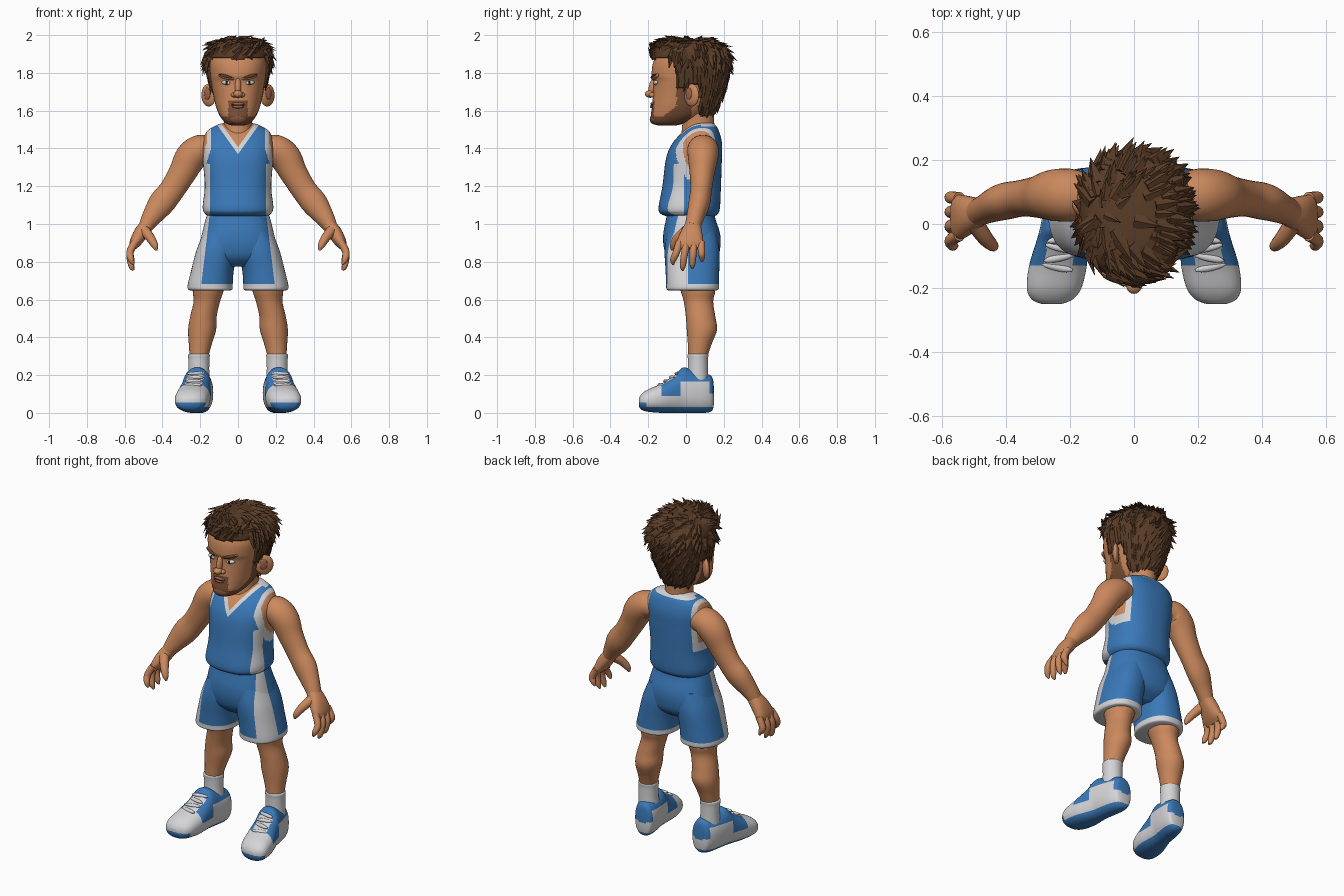
import bpy, bmesh, random
from math import sin, cos, pi, hypot, radians
from mathutils import Vector, Matrix, Euler

random.seed(4)
if "Cube" in bpy.data.objects:
    bpy.data.objects.remove(bpy.data.objects["Cube"])


def material(name, *rgb):
    m = bpy.data.materials.new(name)
    m.use_nodes = True
    m.diffuse_color = (*rgb, 1)
    m.node_tree.nodes["Principled BSDF"].inputs["Base Color"].default_value = (*rgb, 1)
    return m


skin = material("skin", .60, .25, .11)
blue = material("blue cloth", .042, .19, .48)
white = material("white cloth", .66, .66, .68)
brown = material("brown hair", .10, .045, .02)
stubble = material("beard stubble", .20, .082, .036)
dark = material("dark eye", .02, .014, .01)
lip = material("lip", .36, .13, .075)


def finish(name, bm, mats, rule=None, angle=50, cuts=()):
    """Turn a bmesh into a smooth object; cut along planes, then colour faces by rule."""
    for point, normal in cuts:
        bmesh.ops.bisect_plane(bm, geom=bm.verts[:] + bm.edges[:] + bm.faces[:], dist=1e-5,
                               plane_co=point, plane_no=normal)
    bmesh.ops.recalc_face_normals(bm, faces=bm.faces)
    if rule:
        for f in bm.faces:
            f.material_index = mats.index(rule(f.calc_center_median()))
    me = bpy.data.meshes.new(name)
    bm.to_mesh(me)
    bm.free()
    for m in mats:
        me.materials.append(m)
    me.polygons.foreach_set("use_smooth", [True] * len(me.polygons))
    me.set_sharp_from_angle(angle=radians(angle))
    ob = bpy.data.objects.new(name, me)
    bpy.context.collection.objects.link(ob)
    return ob


def spline(rows, steps):
    """Catmull-Rom interpolation through rows of numbers."""
    pts = [Vector(r) for r in rows]
    out = []
    for i in range(len(pts) - 1):
        a, b, c, d = pts[max(i - 1, 0)], pts[i], pts[i + 1], pts[min(i + 2, len(pts) - 1)]
        for k in range(steps):
            t = k / steps
            out.append(b + (c - a) * (t / 2) + (a * 2 - b * 5 + c * 4 - d) * (t * t / 2)
                       + (b * 3 - a - c * 3 + d) * (t ** 3 / 2))
    return out + [pts[-1]]


def loft_mesh(rows, side=1, segs=32, steps=5, power=2, axis=None, ref=(0, 1, 0)):
    """Rings of (x, y, z, width, depth) bridged along a path."""
    bm = bmesh.new()
    rows = spline(rows, steps)
    path = [Vector(r[:3]) for r in rows]
    rings = []
    for i, r in enumerate(rows):
        t = Vector(axis) if axis else (path[min(i + 1, len(path) - 1)] - path[max(i - 1, 0)]).normalized()
        v = Vector(ref)
        v = (v - t * v.dot(t)).normalized()
        u = v.cross(t)
        ring = []
        for k in range(segs):
            c, s = cos(2 * pi * k / segs), sin(2 * pi * k / segs)
            c, s = [(1 if q > 0 else -1) * abs(q) ** (2 / power) for q in (c, s)]
            p = path[i] + u * (c * r[3]) + v * (s * r[4])
            ring.append(bm.verts.new((p.x * side, p.y, max(p.z, 0))))
        rings.append(ring)
    for a, b in zip(rings, rings[1:]):
        for k in range(segs):
            n = (k + 1) % segs
            bm.faces.new((a[k], a[n], b[n], b[k]))
    bm.faces.new(rings[0])
    bm.faces.new(rings[-1])
    bmesh.ops.recalc_face_normals(bm, faces=bm.faces)
    return bm


def stack(rows):
    """Rows of (height, front, back, half width) to centred rings."""
    return [(0, (f + b) / 2, z, w, (b - f) / 2) for z, f, b, w in rows]


def blob(name, loc, size, mat, rot=(0, 0, 0)):
    bm = bmesh.new()
    bmesh.ops.create_uvsphere(bm, u_segments=20, v_segments=12, radius=1)
    turn = Euler([radians(a) for a in rot]).to_matrix().to_4x4()
    bm.transform(Matrix.Translation(loc) @ turn @ Matrix.Diagonal((*size, 1)))
    return finish(name, bm, [mat])


UP, BACK = (0, 0, 1), (0, 1, 0)


# Jersey with collar, arm holes and side stripes
def jersey_rule(c):
    x, y, z = abs(c.x), c.y, c.z
    v = z - 1.37 - 1.4 * x if y < .08 else z - 1.516
    hole = hypot(y - .09, (z - 1.4) * .75)
    if v > 0:
        return skin if v > .037 else white
    if x > .142 and hole < .145:
        return skin if x > .163 and hole < .105 else white
    return white if x > .148 and y < -.01 and z < 1.32 else blue


torso = stack([(1.04, -.10, .15, .15), (1.055, -.135, .17, .175), (1.09, -.145, .18, .187),
               (1.2, -.125, .185, .176), (1.35, -.105, .19, .187), (1.43, -.07, .19, .187),
               (1.49, -.015, .175, .165), (1.525, .03, .155, .11), (1.535, .06, .14, .07)])
cuts = [((0, -.01, 0), BACK), ((0, .08, 0), BACK), ((0, 0, 1.516), UP)]
for s in (1, -1):
    cuts += [((0, 0, 1.37), (s * 1.4, 0, -1)), ((0, 0, 1.407), (s * 1.4, 0, -1))]
    cuts += [((s * x, 0, 0), (1, 0, 0)) for x in (.142, .148, .163)]
finish("jersey", loft_mesh(torso, segs=128, steps=12, power=2.4, axis=UP), [blue, white, skin], jersey_rule, cuts=cuts)


# Shorts: hips and two legs
def shorts_rule(c):
    stripe = abs(c.x) > .15 + .12 * (1.05 - c.z) and c.y < .01
    return white if stripe or c.z < .683 else blue


shorts_cuts = [((0, .01, 0), BACK), ((0, 0, .683), UP)]
shorts_cuts += [((s * .15, 0, 1.05), (s, 0, .12)) for s in (1, -1)]
hips = stack([(1.07, -.1, .15, .155), (1.03, -.105, .155, .17), (.95, -.12, .18, .19),
              (.88, -.118, .182, .203), (.82, -.098, .165, .19), (.775, -.05, .11, .12)])
finish("shorts_hips", loft_mesh(hips, segs=96, steps=8, power=2.4, axis=UP), [blue, white], shorts_rule, cuts=shorts_cuts)

# Neck and head
finish("neck", loft_mesh(stack([(1.45, -.03, .16, .09), (1.52, -.02, .15, .075), (1.62, -.02, .15, .08)]), axis=UP), [skin])


def face_rule(c):
    jaw = c.z < 1.57 + .8 * max(0, c.y + .12) and c.y < .03
    sideburn = -.05 < c.y < .01 and c.z < 1.76 and abs(c.x) > .06
    goatee = c.y < -.1 and c.z < 1.655 and abs(c.x) < .052
    return stubble if jaw or sideburn or goatee else skin


head = stack([(1.522, -.15, -.05, .035), (1.535, -.178, .0, .066), (1.57, -.186, .08, .095),
              (1.62, -.18, .135, .116), (1.68, -.175, .17, .13), (1.75, -.172, .19, .145),
              (1.79, -.182, .2, .15), (1.86, -.172, .2, .152), (1.93, -.13, .16, .12), (1.95, -.05, .1, .06)])
finish("head", loft_mesh(head, segs=96, steps=10, power=2.25, axis=UP), [skin, stubble], face_rule)
blob("nose_bridge", (0, -.174, 1.725), (.017, .023, .055), skin, (-12, 0, 0))
blob("nose_tip", (0, -.19, 1.688), (.025, .028, .02), skin)
blob("upper_lip", (0, -.177, 1.636), (.036, .012, .008), lip)
blob("lower_lip", (0, -.178, 1.621), (.03, .013, .009), lip)
blob("mouth_line", (0, -.184, 1.629), (.036, .004, .002), dark)
blob("chin", (0, -.165, 1.555), (.048, .027, .028), stubble)

# Hair shell, cut along the hairline
scalp = stack([(1.55, -.1, .115, .075), (1.6, -.15, .165, .108), (1.68, -.17, .2, .137),
               (1.76, -.172, .222, .157), (1.85, -.18, .232, .171), (1.92, -.176, .212, .16),
               (1.96, -.14, .16, .122), (1.98, -.07, .09, .06)])


def is_hair(c):
    if c.y < -.055:
        return c.z > 1.872 + .08 * abs(c.x)
    if c.y < .005:
        return c.z > 1.72
    return c.z > (1.735 if c.y < .075 else 1.545)


bm = loft_mesh(scalp, segs=72, steps=8, power=2.2, axis=UP)
bmesh.ops.delete(bm, geom=[f for f in bm.faces if not is_hair(f.calc_center_median())], context="FACES")
roots = [(f.calc_center_median(), f.normal.copy()) for f in bm.faces]
areas = [f.calc_area() for f in bm.faces]
shell = finish("hair", bm, [brown])
mod = shell.modifiers.new("thickness", "SOLIDIFY")
mod.thickness, mod.offset = .03, -1

# Broad pointed tufts that sweep away from the crown, up at the forehead
bm = bmesh.new()
crown = Vector((-.1, .03, 1.98))
for c, n in random.choices(roots, areas, k=420):
    flow = (c - crown).normalized()
    if c.y < -.08:
        flow += Vector((.3, -.2, 1.1))
    flow = (flow - n * flow.dot(n)).normalized()
    wide = flow.cross(n)
    size = (.075 if c.z > 1.84 else .045) * random.uniform(.75, 1.2)
    tip = c + flow * size + n * size * (.2 if c.z > 1.84 else .1)
    tip.z = min(tip.z, 2)
    base = c - n * .006
    ring = [bm.verts.new(base + d * size) for d in (wide * .33, n * .22, wide * -.33, n * -.1)]
    point = bm.verts.new(tip)
    bm.faces.new(ring)
    for k in range(4):
        bm.faces.new((ring[k], ring[(k + 1) % 4], point))
finish("hair_tufts", bm, [brown], angle=20)


def shoe_rule(c):
    x = abs(abs(c.x) - (.205 + (.06 - c.y) * .17))
    sole = c.z < (.055 if c.y < -.21 else .03)
    collar = c.z > .165 and c.y > -.05
    panel = -.13 < c.y < -.03 and x > .045 and c.z > .09
    heel = c.y > .125 and c.z > .1
    return blue if sole or collar or panel or heel else white


shoe_cuts = [((0, 0, z), UP) for z in (.03, .055, .09, .165)]
shoe_cuts += [((0, y, 0), BACK) for y in (-.21, -.13, -.05, -.03, .125)]

# Everything that comes in pairs
for side, s in (("left_", 1), ("right_", -1)):
    # Face details and ears
    blob(side + "eye", (s * .064, -.161, 1.748), (.024, .012, .011), white, (0, s * -8, s * 15))
    blob(side + "iris", (s * .06, -.169, 1.748), (.009, .006, .01), dark)
    blob(side + "brow_ridge", (s * .062, -.162, 1.779), (.046, .016, .013), skin, (0, s * -14, s * 18))
    blob(side + "eyebrow", (s * .064, -.171, 1.782), (.04, .011, .008), brown, (0, s * -14, s * 20))
    blob(side + "nostril", (s * .022, -.178, 1.683), (.015, .018, .013), skin)
    blob(side + "ear", (s * .155, .03, 1.682), (.018, .052, .06), skin, (0, 0, s * -45))
    blob(side + "ear_hollow", (s * .163, .014, 1.69), (.007, .022, .032), lip, (0, 0, s * -45))

    # Arm, palm and fingers
    arm = [(.13, .09, 1.39, .06, .065), (.195, .09, 1.395, .078, .082), (.25, .09, 1.352, .083, .08),
           (.295, .085, 1.27, .073, .066), (.35, .08, 1.18, .067, .057), (.405, .07, 1.11, .069, .057),
           (.455, .05, 1.04, .053, .047), (.49, .035, .985, .038, .042)]
    finish(side + "arm", loft_mesh(arm, s), [skin])
    palm = [(.478, .038, 1.0, .036, .04), (.515, .03, .95, .038, .058), (.545, .022, .9, .03, .07),
            (.56, .022, .87, .016, .06)]
    finish(side + "palm", loft_mesh(palm, s, power=2.3), [skin])
    for k, name in enumerate(("index", "middle", "ring", "little")):
        root, end = -.034 + .038 * k, -.068 + .051 * k
        low = (.785, .755, .765, .8)[k]
        finger = [(.545, root, .905, .02, .02), (.572, (root + end) / 2, .85, .019, .019),
                  (.565, end, low + .025, .016, .016), (.553, end, low, .006, .006)]
        finish(side + name + "_finger", loft_mesh(finger, s, segs=12), [skin])
    thumb = [(.495, .0, .965, .028, .028), (.463, -.045, .925, .024, .024),
             (.44, -.068, .885, .018, .018), (.432, -.072, .86, .006, .006)]
    finish(side + "thumb", loft_mesh(thumb, s, segs=14), [skin])

    # Shorts leg, bare leg and sock
    cuff = [(.09, .03, .96, .09, .13), (.112, .032, .86, .108, .145), (.136, .034, .75, .113, .142),
            (.147, .035, .68, .119, .14), (.147, .035, .655, .118, .138), (.147, .035, .648, .105, .125)]
    finish(side + "shorts_leg", loft_mesh(cuff, s, segs=72, steps=8, power=2.3, axis=UP), [blue, white],
           shorts_rule, cuts=shorts_cuts)
    leg = [(.15, .05, .75, .085, .1), (.158, .063, .65, .082, .092), (.165, .066, .59, .07, .078),
           (.183, .077, .51, .07, .078), (.19, .084, .44, .074, .08), (.2, .072, .36, .06, .062),
           (.208, .06, .28, .047, .048)]
    finish(side + "leg", loft_mesh(leg, s, axis=UP), [skin])
    sock = [(.207, .063, .313, .045, .045), (.207, .063, .308, .057, .055), (.207, .063, .28, .056, .053),
            (.207, .063, .22, .055, .054), (.205, .06, .15, .06, .06)]
    finish(side + "sock", loft_mesh(sock, s, axis=UP), [white])

    # Shoe: rows of (y, bottom, top, half width), toes turned outward
    profile = [(.148, .05, .13, .025), (.138, .012, .19, .052), (.1, 0, .21, .067), (.04, 0, .225, .074),
               (-.015, 0, .24, .076), (-.06, 0, .2, .081), (-.13, 0, .155, .09), (-.2, .006, .125, .085),
               (-.235, .016, .1, .064), (-.25, .035, .078, .03)]
    shoe = [(.205 + (.06 - y) * .17, y, (a + b) / 2, w, (b - a) / 2) for y, a, b, w in profile]
    finish(side + "shoe", loft_mesh(shoe, s, segs=80, steps=8, power=2.3, axis=(0, -1, 0), ref=UP),
           [white, blue], shoe_rule, cuts=shoe_cuts)
    for k in range(4):
        y = -.045 - .03 * k
        blob(side + "lace", (s * (.205 + (.06 - y) * .17), y, .208 - .02 * k), (.05, .012, .01), white,
             (0, 0, s * (12 if k % 2 else -12)))
